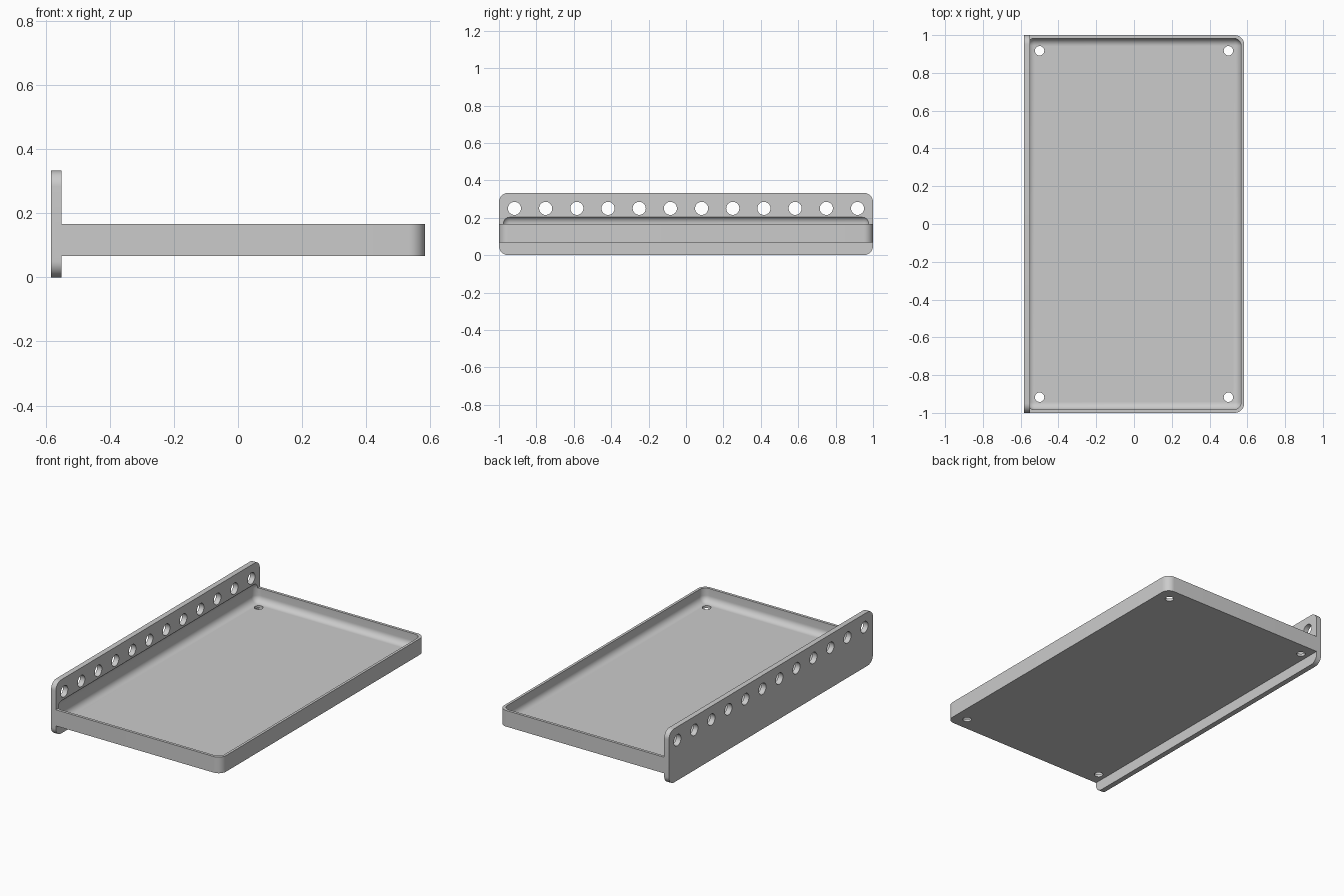
import bpy, bmesh, math
from mathutils import Matrix, Vector

cube = bpy.data.objects.get("Cube")
if cube:
    bpy.data.objects.remove(cube, do_unlink=True)

GREY = (0.6, 0.6, 0.6, 1.0)
mat = bpy.data.materials.new("plain grey")
mat.use_nodes = True
mat.diffuse_color = GREY
mat.node_tree.nodes["Principled BSDF"].inputs["Base Color"].default_value = GREY


def add_object(name, bm):
    mesh = bpy.data.meshes.new(name)
    bm.to_mesh(mesh)
    bm.free()
    mesh.materials.append(mat)
    ob = bpy.data.objects.new(name, mesh)
    bpy.context.collection.objects.link(ob)
    return ob


def rounded_box(name, lo, hi, radius, pick=lambda mid, along: True, segments=10):
    """Box between two corners, rounding the edges chosen by midpoint and direction."""
    lo, hi = Vector(lo), Vector(hi)
    bm = bmesh.new()
    bmesh.ops.create_cube(bm, size=1)
    for v in bm.verts:
        v.co = [(lo[i] + hi[i]) / 2 + v.co[i] * (hi[i] - lo[i]) for i in range(3)]
    edges = []
    for e in bm.edges:
        a, b = (v.co for v in e.verts)
        along = max(range(3), key=lambda i: abs((b - a)[i]))
        if pick((a + b) / 2, "xyz"[along]):
            edges.append(e)
    bmesh.ops.bevel(bm, geom=edges, offset=radius, segments=segments,
                    profile=0.5, affect='EDGES', clamp_overlap=True)
    return add_object(name, bm)


def cylinders(name, centres, radius, depth, turn=Matrix()):
    bm = bmesh.new()
    for c in centres:
        bmesh.ops.create_cone(bm, cap_ends=True, segments=32, radius1=radius,
                              radius2=radius, depth=depth,
                              matrix=Matrix.Translation(c) @ turn)
    return add_object(name, bm)


def combine(target, other, operation):
    mod = target.modifiers.new(operation.lower(), 'BOOLEAN')
    mod.operation, mod.object, mod.solver = operation, other, 'EXACT'
    bpy.context.view_layer.objects.active = target
    bpy.ops.object.modifier_apply(modifier=mod.name)
    bpy.data.objects.remove(other, do_unlink=True)


# Upright mounting plate and the tray joined to it
shelf = rounded_box("shelf_tray", (-0.583, -1, 0), (-0.55, 1, 0.333), 0.05,
                    lambda mid, along: along == "x")
tray = rounded_box("tray_body", (-0.57, -1, 0.067), (0.583, 1, 0.167), 0.05,
                   lambda mid, along: along == "z" and mid.x > 0)
combine(shelf, tray, 'UNION')

# Softly rounded hollow, which also bites slightly into the plate
hollow = rounded_box("hollow_cutter", (-0.567, -0.983, 0.083), (0.567, 0.983, 0.21), 0.04)
combine(shelf, hollow, 'DIFFERENCE')

# Row of holes through the plate
row = [(-0.567, -0.917 + i * 1.834 / 11, 0.25) for i in range(12)]
combine(shelf, cylinders("row_cutter", row, 0.035, 0.1,
                         Matrix.Rotation(math.pi / 2, 4, 'Y')), 'DIFFERENCE')

# Drain holes in the four corners of the floor
corners = [(x, y, 0.08) for x in (-0.5, 0.5) for y in (-0.917, 0.917)]
combine(shelf, cylinders("corner_cutter", corners, 0.025, 0.1), 'DIFFERENCE')

# Smooth the rounded surfaces, keep the hard edges
bpy.ops.object.select_all(action='DESELECT')
shelf.select_set(True)
bpy.context.view_layer.objects.active = shelf
bpy.ops.object.shade_smooth_by_angle(angle=math.radians(30))
